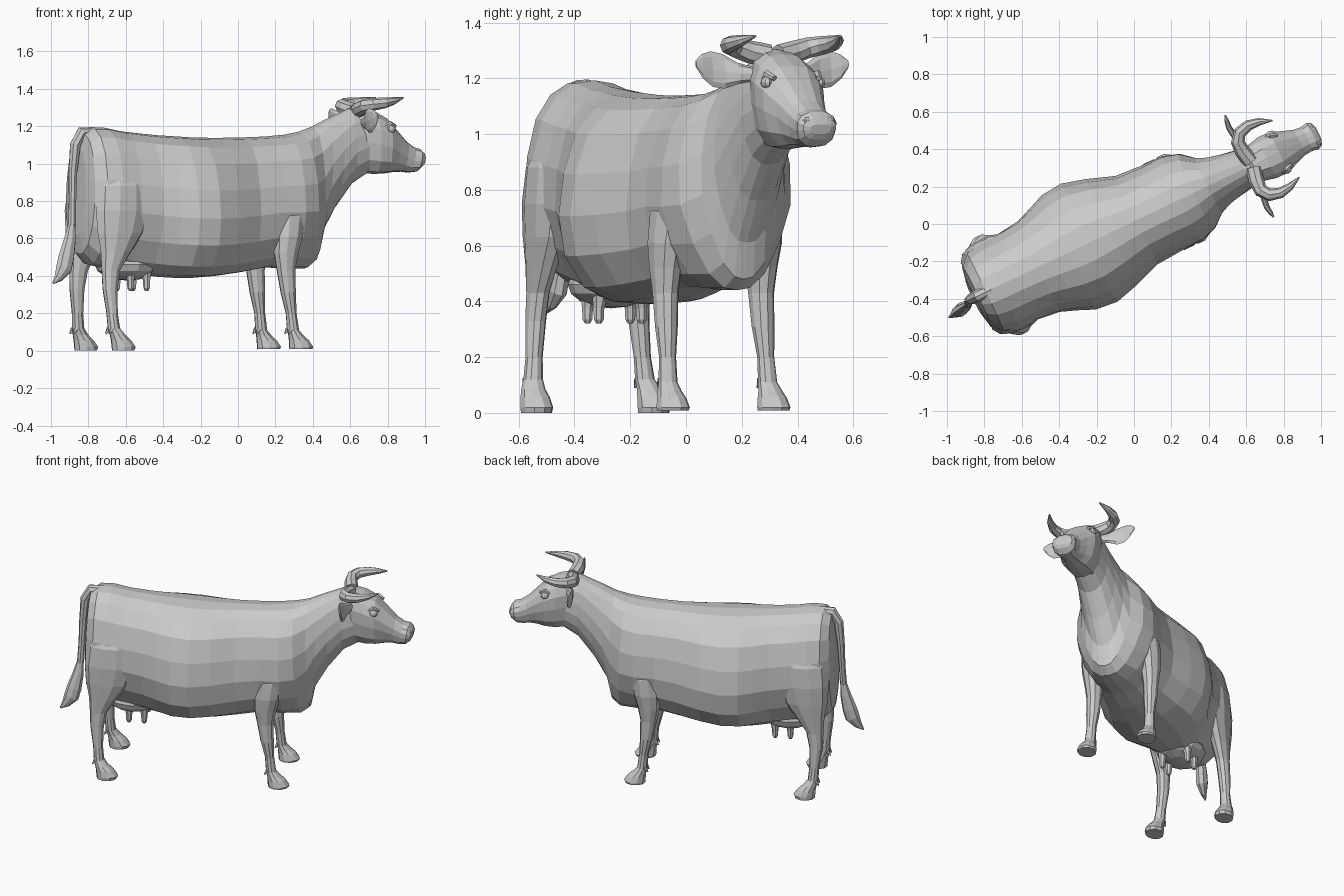
import bpy, bmesh, math
from mathutils import Vector, Matrix

# The animal is modelled facing +x (u = length, v = left), then turned in plan
TURN = Matrix.Rotation(math.radians(25.5), 4, 'Z') @ Matrix.Translation((0, 0.013, 0))


def finish(name, bm):
    bmesh.ops.recalc_face_normals(bm, faces=bm.faces)
    me = bpy.data.meshes.new(name)
    bm.transform(TURN)
    bm.to_mesh(me)
    bm.free()
    ob = bpy.data.objects.new(name, me)
    bpy.context.collection.objects.link(ob)
    return ob


def loft(name, rings):
    bm = bmesh.new()
    vs = [[bm.verts.new(p) for p in r] for r in rings]
    n = len(vs[0])
    for a, b in zip(vs, vs[1:]):
        for i in range(n):
            j = (i + 1) % n
            bm.faces.new((a[i], a[j], b[j], b[i]))
    bm.faces.new(vs[0])
    bm.faces.new(vs[-1])
    return finish(name, bm)


def oval(c, a, b, n):
    c, a, b = Vector(c), Vector(a), Vector(b)
    return [c + a * math.cos(t) + b * math.sin(t)
            for t in (2 * math.pi * i / n for i in range(n))]


def section(st, half):
    # closed cross-section between a top and a bottom point; low = width factor near the bottom
    ut, zt, ub, zb, w, low = st
    pts = half + [(-f, h) for f, h in half[-2:0:-1]]
    return [Vector((ub + (ut - ub) * h,
                    w * f * (1 - (1 - low) * max(0, 1 - h / .5)),
                    zb + (zt - zb) * h)) for f, h in pts]


def tube(name, pts, n=8, flat=1.0):
    # round tube along points given as (u, v, z, radius)
    ps = [Vector(p[:3]) for p in pts]
    rings = []
    for i, p in enumerate(ps):
        t = (ps[min(i + 1, len(ps) - 1)] - ps[max(i - 1, 0)]).normalized()
        ref = Vector((0, 0, 1)) if name.startswith("horn") else Vector((0, 1, 0))
        a = t.cross(ref).normalized()
        b = a.cross(t)
        r = pts[i][3]
        rings.append(oval(p, a * r, b * r * flat, n))
    return loft(name, rings)


def ball(name, c, size, seg=10, rows=6):
    bm = bmesh.new()
    bmesh.ops.create_uvsphere(bm, u_segments=seg, v_segments=rows, radius=1)
    bm.transform(Matrix.Translation(c) @ Matrix.Diagonal((*size, 1)))
    return finish(name, bm)


# Body and neck
BODY = [(0, 1), (.28, .985), (.56, .93), (.8, .81), (.94, .62), (1, .42),
        (.93, .23), (.7, .08), (.35, .012), (0, 0)]
loft("body_and_neck", [section(s, BODY) for s in [
    (-.935, 1.08, -.95, .62, .10, .9), (-.918, 1.16, -.935, .52, .185, .85),
    (-.87, 1.193, -.88, .46, .243, .75), (-.79, 1.193, -.79, .44, .262, .7),
    (-.68, 1.172, -.68, .42, .264, .72), (-.56, 1.16, -.56, .405, .275, .8),
    (-.47, 1.152, -.47, .395, .305, .9), (-.38, 1.147, -.38, .39, .338, 1),
    (-.26, 1.14, -.26, .39, .35, 1), (-.13, 1.138, -.13, .40, .315, 1),
    (.02, 1.14, .02, .42, .262, 1), (.16, 1.145, .16, .445, .256, .9),
    (.28, 1.155, .30, .44, .26, .75), (.36, 1.17, .40, .44, .235, .6),
    (.44, 1.197, .455, .48, .175, .6), (.52, 1.235, .48, .61, .148, .65),
    (.59, 1.265, .565, .76, .128, .75), (.66, 1.295, .665, .89, .112, .85),
    (.73, 1.29, .78, .96, .10, .9)]])

# Head, with a full jaw and rounded muzzle
HEAD = [(0, 1), (.45, .985), (.82, .88), (1, .7), (.99, .46), (.86, .2), (.5, .03), (0, 0)]
loft("head", [section(s, HEAD) for s in [
    (.665, 1.27, .69, 1.0, .07, 1), (.71, 1.305, .74, .95, .102, 1),
    (.79, 1.285, .81, .945, .12, 1), (.865, 1.245, .87, .948, .12, .95),
    (.925, 1.185, .92, .955, .096, .9), (.99, 1.12, .97, .957, .075, .9),
    (1.035, 1.09, 1.01, .952, .07, 1), (1.07, 1.08, 1.05, .956, .077, 1),
    (1.092, 1.055, 1.08, .98, .065, 1), (1.1, 1.035, 1.092, 1.0, .04, 1)]])

# Leg stations: u, z, v, radius along, radius across
FRONT = [(.23, .9, .12, .10, .06), (.225, .72, .175, .095, .078), (.212, .61, .188, .085, .07),
         (.2, .52, .19, .07, .057), (.2, .43, .19, .052, .046), (.212, .31, .192, .042, .041),
         (.228, .2, .195, .029, .031), (.238, .11, .198, .032, .035), (.255, .08, .2, .042, .043),
         (.272, .055, .2, .056, .052), (.285, .02, .2, .068, .059), (.283, .008, .2, .064, .056)]
HIND = [(-.77, 1.05, .12, .10, .06), (-.765, .88, .178, .15, .082), (-.77, .75, .194, .158, .074),
        (-.785, .63, .2, .135, .06), (-.812, .53, .2, .09, .05), (-.842, .43, .2, .054, .04),
        (-.85, .33, .205, .042, .037), (-.842, .2, .215, .031, .031),
        (-.835, .12, .222, .033, .036), (-.817, .085, .23, .042, .044),
        (-.797, .055, .232, .056, .053), (-.782, .02, .233, .068, .058), (-.785, 0, .233, .063, .055)]

for tag, s in (("left", 1), ("right", -1)):
    for kind, data in (("front_leg", FRONT), ("hind_leg", HIND)):
        loft(f"{kind}_{tag}", [oval((u, s * v, z), (a, 0, 0), (0, b, 0), 10)
                               for u, z, v, a, b in data])
        # Dewclaws behind each fetlock
        u, z, v = data[-5][:3]
        for k in (-1, 1):
            tube(f"dewclaw_{kind}_{tag}", [
                (u - .02, s * v + k * .02, .118, .014),
                (u - .038, s * v + k * .022, .09, .004)], 5)
    # Ears
    loft(f"ear_{tag}", [oval((u, s * v, z), (t, 0, 0), (-.15 * h, 0, h), 8) for u, v, z, t, h in [
        (.715, .08, 1.215, .022, .025), (.70, .14, 1.218, .018, .038), (.685, .19, 1.225, .014, .062),
        (.68, .235, 1.233, .012, .064), (.685, .275, 1.243, .01, .044), (.69, .303, 1.252, .004, .012)]])
    # Horns
    tube(f"horn_{tag}", [
        (.705, s * .02, 1.28, .042), (.69, s * .09, 1.295, .041), (.69, s * .145, 1.31, .037),
        (.722, s * .185, 1.318, .034), (.78, s * .2, 1.325, .029), (.84, s * .192, 1.336, .02),
        (.905, s * .168, 1.352, .004)])
    # Eyes, brows and nostrils
    ball(f"eye_{tag}", (.863, s * .105, 1.185), (.027, .02, .022), 8, 6)
    tube(f"brow_{tag}", [(.83, s * .10, 1.195, .01), (.86, s * .1, 1.215, .015),
                         (.895, s * .088, 1.2, .01)], 6)
    ball(f"nostril_{tag}", (1.073, s * .045, 1.045), (.02, .022, .018), 8, 5)
    # Teats
    for u in (-.67, -.575):
        tube(f"teat_{tag}", [(u, s * .08, .42, .03), (u, s * .085, .375, .02),
                             (u, s * .085, .335, .018), (u, s * .085, .32, .009)], 7)

# Udder
ball("udder", (-.65, 0, .46), (.18, .15, .085), 12, 8)

# Tail with its tuft
tube("tail", [(-.84, 0, 1.17, .026), (-.92, 0, 1.165, .033), (-.958, 0, 1.10, .03),
              (-.972, 0, .95, .024), (-.978, -.008, .8, .021), (-.985, -.018, .67, .022)])
tube("tail_tuft", [(-.984, -.016, .69, .018), (-.998, -.02, .6, .034), (-1.023, -.026, .5, .046),
                   (-1.04, -.03, .44, .047), (-1.075, -.035, .39, .026), (-1.108, -.038, .36, .005)],
     8, .75)
